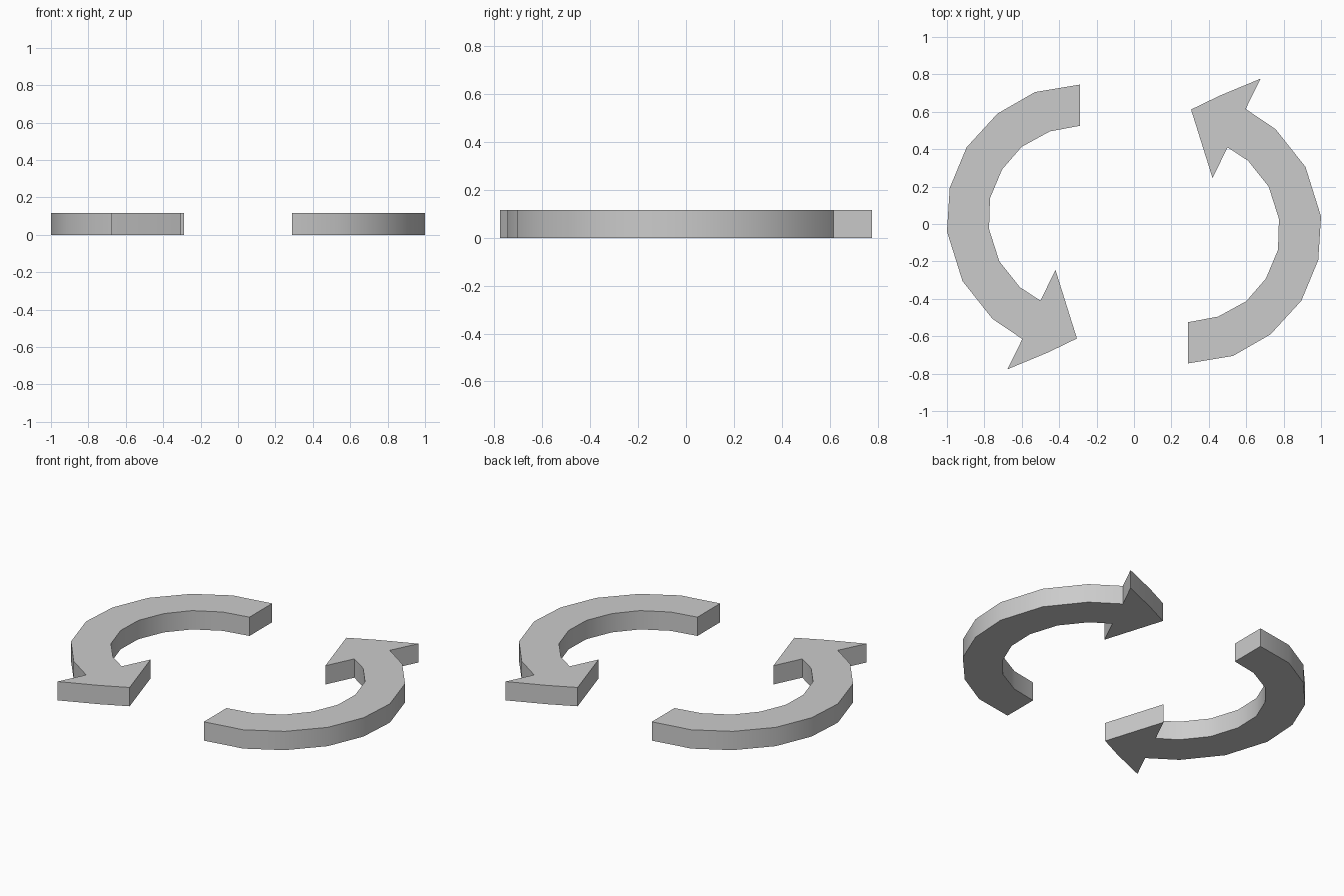
import bpy, bmesh
from math import pi
from mathutils import Matrix

if "Cube" in bpy.data.objects:
    bpy.data.objects.remove(bpy.data.objects["Cube"])

HEIGHT = 0.115

# Outline of one curved arrow, counter-clockwise from the tail
outer_arc = [(0.29, -0.745), (0.53, -0.705), (0.73, -0.59), (0.895, -0.41),
             (0.985, -0.193), (1.0, 0.04), (0.917, 0.305), (0.757, 0.507),
             (0.597, 0.615)]
head = [(0.677, 0.777), (0.46, 0.687), (0.305, 0.612), (0.42, 0.245)]
inner_arc = [(0.50, 0.41), (0.61, 0.338), (0.72, 0.20), (0.775, 0.027),
             (0.77, -0.138), (0.705, -0.292), (0.60, -0.413),
             (0.45, -0.495), (0.29, -0.525)]


def curved_arrow(name, angle):
    bm = bmesh.new()
    verts = [bm.verts.new((x, y, 0)) for x, y in outer_arc + head + inner_arc]
    base = bm.faces.new(verts)
    # Extrude the flat outline into a solid slab
    ext = bmesh.ops.extrude_face_region(bm, geom=[base], use_keep_orig=True)
    top = [g for g in ext["geom"] if isinstance(g, bmesh.types.BMVert)]
    bmesh.ops.translate(bm, verts=top, vec=(0, 0, HEIGHT))
    bmesh.ops.recalc_face_normals(bm, faces=bm.faces)
    bm.transform(Matrix.Rotation(angle, 4, 'Z'))
    mesh = bpy.data.meshes.new(name)
    bm.to_mesh(mesh)
    bm.free()
    obj = bpy.data.objects.new(name, mesh)
    bpy.context.collection.objects.link(obj)
    # Smooth bend, sharp rims
    bpy.ops.object.select_all(action='DESELECT')
    obj.select_set(True)
    bpy.context.view_layer.objects.active = obj
    bpy.ops.object.shade_smooth_by_angle(angle=pi / 6)


# Two arrows chasing each other, half a turn apart
curved_arrow("right_arrow", 0)
curved_arrow("left_arrow", pi)
